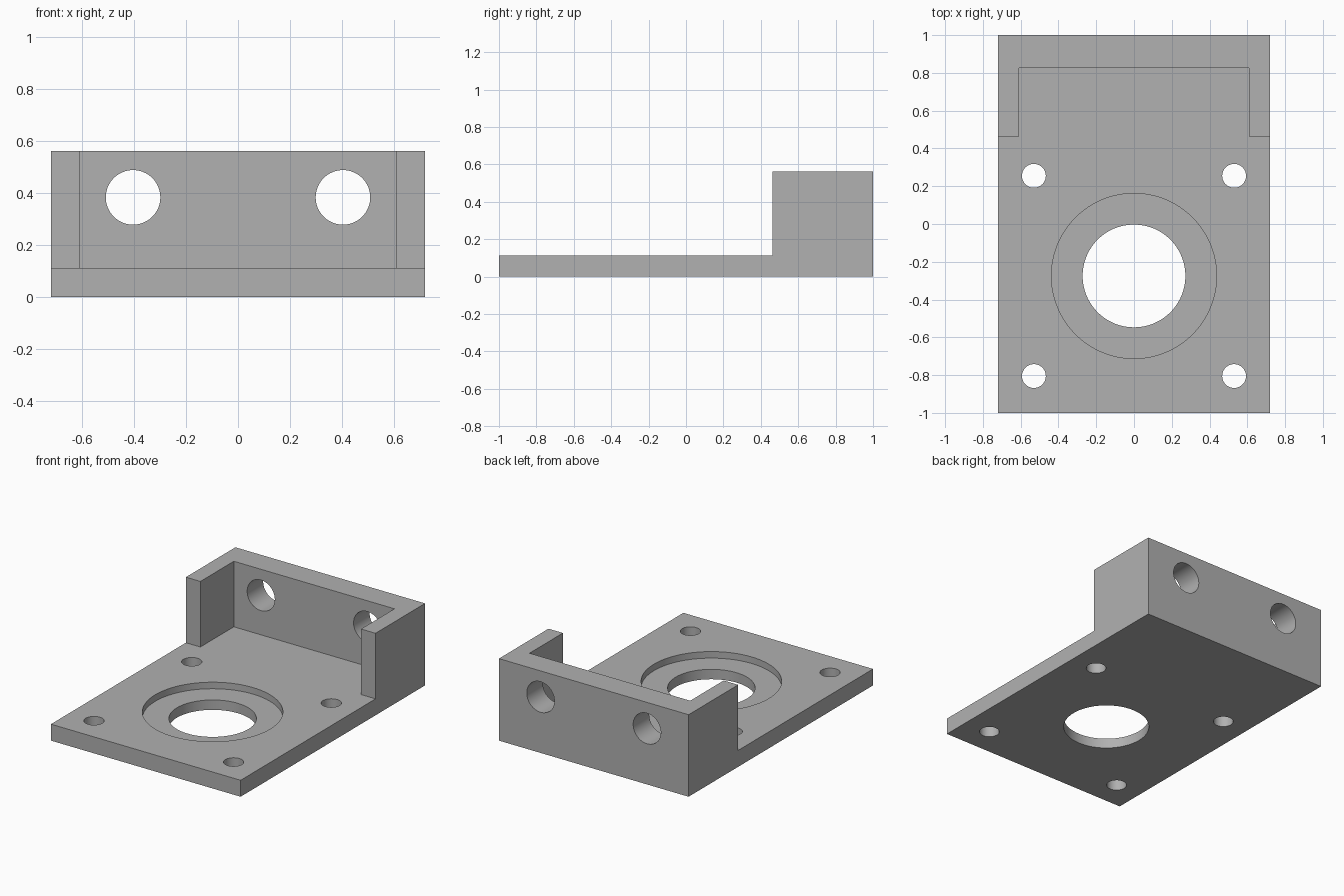
import bpy
import math
from mathutils import Vector

cube = bpy.data.objects.get("Cube")
if cube:
    bpy.data.objects.remove(cube, do_unlink=True)

# Main dimensions
HALF_WIDTH, HEIGHT, PLATE = 0.72, 0.563, 0.113
CHEEK_X, CHEEK_Y, BACK_Y = 0.61, 0.463, 0.826
BORE_Y, RECESS_FLOOR = -0.275, 0.068

grey = bpy.data.materials.new("plain grey")
grey.use_nodes = True
colour = (0.44, 0.44, 0.44, 1)
grey.diffuse_color = colour
grey.node_tree.nodes["Principled BSDF"].inputs["Base Color"].default_value = colour


def prism(name, outline, low, high):
    """Extrude a counter-clockwise xy outline from z = low to z = high."""
    n = len(outline)
    verts = [(x, y, z) for z in (low, high) for x, y in outline]
    faces = [list(range(n))[::-1], list(range(n, 2 * n))]
    faces += [[i, (i + 1) % n, (i + 1) % n + n, i + n] for i in range(n)]
    mesh = bpy.data.meshes.new(name)
    mesh.from_pydata(verts, [], faces)
    mesh.materials.append(grey)
    obj = bpy.data.objects.new(name, mesh)
    bpy.context.collection.objects.link(obj)
    return obj


def circle(x, y, radius, sides=64):
    angles = [2 * math.pi * i / sides for i in range(sides)]
    return [(x + radius * math.cos(a), y + radius * math.sin(a)) for a in angles]


def cut(target, cutter):
    """Subtract the cutter from the target and discard it."""
    cutter.hide_render = True
    mod = target.modifiers.new(cutter.name, "BOOLEAN")
    mod.operation, mod.solver, mod.object = "DIFFERENCE", "EXACT", cutter
    bpy.context.view_layer.objects.active = target
    bpy.ops.object.modifier_apply(modifier=mod.name)
    bpy.data.objects.remove(cutter, do_unlink=True)


# Solid block, then everything above the plate and inside the walls removed
w = HALF_WIDTH
bracket = prism("mounting_bracket", [(-w, -1), (w, -1), (w, 1), (-w, 1)], 0, HEIGHT)
right_side = [(-CHEEK_X, BACK_Y), (-CHEEK_X, CHEEK_Y), (-1, CHEEK_Y), (-1, -2)]
left_side = [(-x, y) for x, y in reversed(right_side)]
cut(bracket, prism("open_space_cutter", right_side + left_side, PLATE, 1))

# Central bore with its shallow recess
cut(bracket, prism("recess_cutter", circle(0, BORE_Y, 0.437, 96), RECESS_FLOOR, 1))
cut(bracket, prism("bore_cutter", circle(0, BORE_Y, 0.272, 96), -1, 1))

# Screw holes and back wall holes
for side in (-1, 1):
    for y in (-0.805, 0.255):
        cut(bracket, prism("screw_hole_cutter", circle(side * 0.53, y, 0.063), -1, 1))
    hole = prism("wall_hole_cutter", circle(0, 0, 0.105), -0.3, 0.3)
    hole.rotation_euler.x = math.pi / 2
    hole.location = Vector((side * 0.404, 0.95, 0.384))
    cut(bracket, hole)

# Smooth bores, crisp edges
bpy.ops.object.select_all(action="DESELECT")
bracket.select_set(True)
bpy.context.view_layer.objects.active = bracket
bpy.ops.object.shade_smooth_by_angle(angle=math.radians(30))
